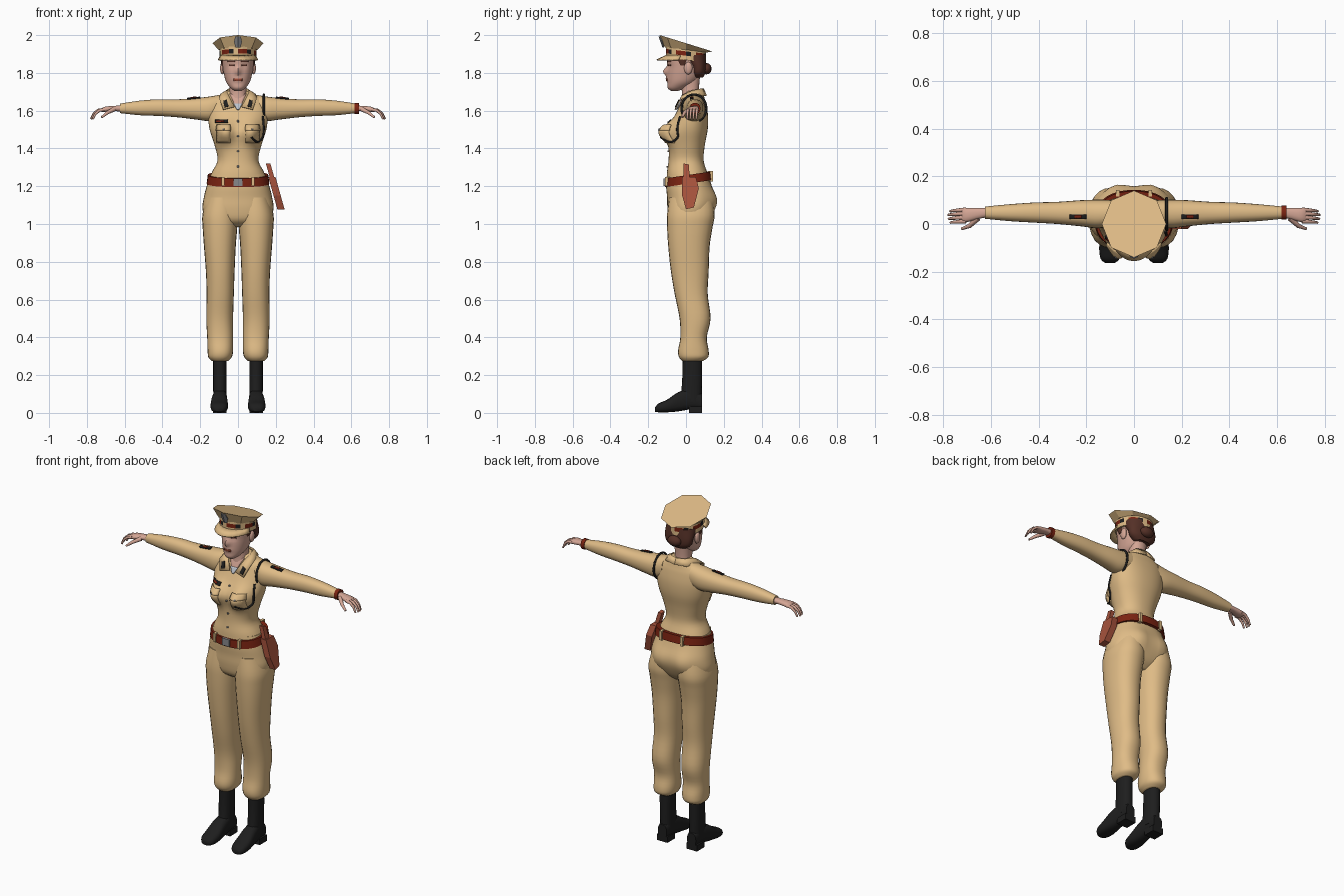
import bpy, bmesh, math
from mathutils import Vector
from mathutils.bvhtree import BVHTree

if "Cube" in bpy.data.objects:
    bpy.data.objects.remove(bpy.data.objects["Cube"])

def material(name, r, g, b):
    m = bpy.data.materials.new(name)
    m.diffuse_color = (r, g, b, 1)
    m.use_nodes = True
    m.node_tree.nodes["Principled BSDF"].inputs["Base Color"].default_value = m.diffuse_color
    return m

TAN = material("tan cloth", .74, .50, .24)
SKIN = material("skin", .66, .38, .30)
HAIR = material("brown hair", .09, .03, .02)
BLACK = material("black leather", .013, .013, .013)
RED = material("dark red leather", .20, .017, .006)
LEATHER = material("holster leather", .38, .085, .045)
GREY = material("grey metal", .25, .25, .26)
PALE = material("pale undershirt", .50, .54, .60)
smooth_parts = []

def grid(name, rows, mat, closed=True, caps=True, mirror=False, smooth=True, thick=0):
    """Skin rows of points into one surface."""
    bm = bmesh.new()
    vs = [[bm.verts.new(p) for p in r] for r in rows]
    n = len(rows[0])
    for a, b in zip(vs, vs[1:]):
        for i in range(n if closed else n - 1):
            j = (i + 1) % n
            bm.faces.new((a[i], a[j], b[j], b[i]))
    if closed and caps:
        bm.faces.new(vs[0])
        bm.faces.new(vs[-1])
    bmesh.ops.recalc_face_normals(bm, faces=bm.faces)
    me = bpy.data.meshes.new(name)
    bm.to_mesh(me)
    bm.free()
    me.materials.append(mat)
    ob = bpy.data.objects.new(name, me)
    bpy.context.collection.objects.link(ob)
    if thick:
        s = ob.modifiers.new("thickness", 'SOLIDIFY')
        s.thickness, s.offset = thick, 0
    if mirror:
        ob.modifiers.new("mirror", 'MIRROR')
    if smooth:
        smooth_parts.append(ob)
    return ob

def spline(keys, steps):
    out = []
    for i in range(len(keys) - 1):
        k = [keys[max(0, min(len(keys) - 1, i + d))] for d in (-1, 0, 1, 2)]
        for s in range(steps):
            t = s / steps
            out.append([b + .5 * t * (c - a + t * (2*a - 5*b + 4*c - d + t * (3*(b - c) + d - a)))
                        for a, b, c, d in zip(*k)])
    return out + [list(keys[-1])]

def loft(name, keys, mat, axis='z', n=24, steps=4, p=.88, bumps=(), **kw):
    """Keys: position along axis, then min/max of the two other axes."""
    rows = []
    for t, a0, a1, b0, b1 in spline(keys, steps):
        row = []
        for i in range(n):
            g = 2 * math.pi * i / n
            c, s = math.cos(g), math.sin(g)
            a = (a0 + a1) / 2 + (a1 - a0) / 2 * math.copysign(abs(c) ** p, c)
            b = (b0 + b1) / 2 + (b1 - b0) / 2 * math.copysign(abs(s) ** p, s)
            for x, z, side, amp, sx, sz in bumps:
                w = max(0, side * s) ** .5
                b += w * amp * math.exp(-((a - x) / sx) ** 2 - ((t - z) / sz) ** 2)
            row.append({'z': (a, b, t), 'x': (t, a, b), 'y': (a, t, b)}[axis])
        rows.append(row)
    return grid(name, rows, mat, **kw)

def sym(keys):
    return [(z, -x, x, y0, y1) for z, x, y0, y1 in keys]

def project(ob, u, v, top=False, off=.004):
    tree = BVHTree.FromPolygons([q.co for q in ob.data.vertices], [f.vertices for f in ob.data.polygons])
    o, d = (Vector((u, v, 3)), Vector((0, 0, -1))) if top else (Vector((u, -2, v)), Vector((0, 1, 0)))
    hit = tree.ray_cast(o, d)[0] or tree.find_nearest(Vector((u, 0, v)))[0]
    return hit - d * off

def decal(name, ob, quad, mat, n=5, mirror=False, top=False, off=.003, thick=.006):
    """Thin plate that follows the surface of another part."""
    a, b, c, d = [Vector(q) for q in quad]
    rows = []
    for i in range(n + 1):
        l, r = a.lerp(d, i / n), b.lerp(c, i / n)
        rows.append([project(ob, *l.lerp(r, j / n), top, off) for j in range(n + 1)])
    return grid(name, rows, mat, closed=False, mirror=mirror, thick=thick)

def rect(x0, x1, z0, z1):
    return [(x0, z0), (x1, z0), (x1, z1), (x0, z1)]

def tube(name, pts, mat, r0, r1=None, cyclic=False):
    cu = bpy.data.curves.new(name, 'CURVE')
    cu.dimensions, cu.bevel_depth, cu.bevel_resolution, cu.use_fill_caps = '3D', 1, 2, True
    sp = cu.splines.new('POLY')
    sp.points.add(len(pts) - 1)
    sp.use_cyclic_u = cyclic
    for i, q in enumerate(pts):
        sp.points[i].co = (*q, 1)
        sp.points[i].radius = r0 + ((r1 or r0) - r0) * i / (len(pts) - 1)
    cu.materials.append(mat)
    bpy.context.collection.objects.link(bpy.data.objects.new(name, cu))

def ball(name, c, r, mat, mirror=False):
    rows = [[(c[0] + r[0] * math.sin(h) * math.cos(g), c[1] + r[1] * math.sin(h) * math.sin(g), c[2] + r[2] * math.cos(h))
             for g in [math.tau * i / 12 for i in range(12)]] for h in [.05 + 3.04 * k / 7 for k in range(8)]]
    return grid(name, rows, mat, mirror=mirror)

def box(name, x0, x1, y0, y1, z0, z1, mat, mirror=False):
    return grid(name, [[(x0, y0, z), (x1, y0, z), (x1, y1, z), (x0, y1, z)] for z in (z0, z1)],
                mat, mirror=mirror, smooth=False)

# Shirt and trousers
shirt = loft("shirt", sym([(1.25, .148, -.102, .122), (1.28, .135, -.10, .11), (1.34, .108, -.092, .093),
    (1.42, .125, -.09, .10), (1.50, .15, -.085, .115), (1.57, .158, -.06, .117), (1.63, .153, -.032, .108),
    (1.66, .135, -.02, .10), (1.685, .095, -.008, .093), (1.705, .055, 0, .085)]), TAN, n=44,
    bumps=[(s * .073, 1.485, -1, -.068, .05, .055) for s in (1, -1)])
loft("trouser_seat", sym([(1.265, .145, -.10, .118), (1.20, .166, -.105, .135), (1.14, .181, -.10, .15),
    (1.08, .188, -.098, .145), (1.02, .165, -.085, .12), (.985, .09, -.04, .08)]), TAN, n=36,
    bumps=[(s * .08, 1.12, 1, .022, .06, .07) for s in (1, -1)])
loft("trouser_leg", [(1.14, .005, .165, -.09, .14), (1.05, 0, .188, -.10, .152), (.98, .004, .187, -.10, .14),
    (.88, .012, .18, -.094, .125), (.75, .018, .17, -.08, .12), (.63, .022, .166, -.06, .115),
    (.50, .026, .168, -.034, .13), (.40, .026, .163, -.03, .11), (.33, .026, .161, -.042, .12),
    (.295, .033, .157, -.037, .117), (.275, .052, .14, -.02, .09)], TAN, mirror=True)

# Boots
loft("boot_shaft", [(.31, .06, .132, -.018, .085), (.18, .06, .132, -.02, .085), (.06, .06, .13, -.03, .083)],
     BLACK, n=16, mirror=True)
loft("boot_foot", [(-.163, .08, .122, .006, .03), (-.145, .06, .14, .003, .05), (-.10, .052, .146, .003, .07),
    (-.04, .056, .14, .008, .11), (.03, .06, .13, .02, .13), (.086, .067, .125, .02, .10)],
     BLACK, axis='y', n=16, p=.75, mirror=True)
box("boot_heel", .062, .132, .015, .086, 0, .035, BLACK, mirror=True)

# Sleeves, hands and wristband
sleeve = loft("sleeve", [(.09, -.005, .10, 1.56, 1.685), (.15, -.018, .102, 1.545, 1.675), (.22, -.01, .10, 1.553, 1.667),
    (.32, 0, .093, 1.565, 1.66), (.42, .006, .09, 1.572, 1.66), (.52, .012, .083, 1.576, 1.653),
    (.625, .022, .073, 1.587, 1.637)], TAN, axis='x', mirror=True)
loft("palm", [(.60, .03, .068, 1.592, 1.63), (.65, .022, .068, 1.597, 1.626), (.70, .008, .068, 1.592, 1.622),
    (.722, .01, .066, 1.593, 1.613)], SKIN, axis='x', n=14, mirror=True)
for s in (1, -1):
    for k in range(4):
        y, e = .06 - .016 * k, .008 * abs(k - 1.4)
        tube("finger", [(s * .705, y, 1.606), (s * (.745 - e), y - .002, 1.602), (s * (.768 - e), y - .004, 1.583),
                        (s * (.782 - e), y - .006, 1.555)], SKIN, .0095, .005)
    tube("thumb", [(s * .655, .025, 1.608), (s * .69, -.008, 1.59), (s * .722, -.02, 1.565)], SKIN, .013, .006)
loft("wristband", [(.618, .018, .077, 1.582, 1.641), (.64, .018, .077, 1.582, 1.641)], RED, axis='x', n=14, steps=1)

# Neck, head and hair
loft("neck", sym([(1.62, .055, -.03, .075), (1.70, .045, -.022, .068), (1.79, .048, -.035, .075)]), SKIN)
head = loft("head", sym([(1.705, .02, -.08, -.04), (1.72, .04, -.097, 0), (1.75, .062, -.098, .05),
    (1.79, .074, -.099, .08), (1.83, .081, -.097, .09), (1.88, .085, -.099, .093), (1.925, .075, -.08, .085)]),
    SKIN, n=44, p=.95, bumps=[(0, 1.808, -1, -.024, .013, .022), (0, 1.765, -1, -.007, .025, .012),
    (.033, 1.838, -1, .008, .015, .012), (-.033, 1.838, -1, .008, .015, .012)])
ball("ear", (.083, .012, 1.825), (.012, .022, .033), SKIN, mirror=True)
loft("hair", sym([(1.775, .05, .04, .09), (1.80, .079, .03, .103), (1.84, .088, .018, .106), (1.895, .09, -.05, .104)]), HAIR)
loft("side_hair", [(1.84, .074, .086, -.03, -.005), (1.895, .07, .091, -.055, .02)], HAIR, n=8, mirror=True)
ball("hair_bun", (0, .108, 1.822), (.042, .028, .03), HAIR)
decal("eye", head, rect(.02, .046, 1.836, 1.844), HAIR, mirror=True, off=.001, thick=.003)
decal("eyebrow", head, rect(.016, .054, 1.857, 1.863), HAIR, mirror=True, off=.001, thick=.003)
decal("lips", head, rect(-.022, .022, 1.758, 1.77), LEATHER, off=.001, thick=.003)

# Cap: band with coloured middle row, eight-sided crown, visor, badge
def ring(n, rx, ry, z, slope):
    return [(rx * math.sin(g), -ry * math.cos(g), z + slope * ry * math.cos(g))
            for g in [math.tau * i / n for i in range(n)]]
band = grid("cap_band", [ring(24, .097, .107, z, .12) for z in (1.868, 1.891, 1.914, 1.928)], TAN, smooth=False)
band.data.materials.append(RED)
band.data.materials.append(BLACK)
for f in band.data.polygons:
    if 24 <= f.index < 48:
        f.material_index = (1, 1, 2, 0)[f.index % 4]
grid("cap_crown", [ring(8, .103, .112, 1.922, .12), ring(8, .135, .14, 1.957, .31)], TAN, smooth=False)
arc = [math.radians(-75 + 15 * i) for i in range(11)]
grid("cap_visor", [[(rx * math.sin(g), -ry * math.cos(g), z) for g in arc]
     for rx, ry, z in ((.094, .103, 1.893), (.108, .155, 1.868))], TAN, closed=False, thick=.006)
grid("cap_badge", [[(-w, y + w * .4, z), (0, y, z), (w, y + w * .4, z)]
     for w, y, z in ((.012, -.122, 1.935), (.02, -.133, 1.965), (.014, -.143, 1.993))],
     GREY, closed=False, smooth=False, thick=.005)

# Open collar, undershirt and insignia
decal("bare_neckline", shirt, [(-.008, 1.61), (.008, 1.61), (.045, 1.69), (-.045, 1.69)], SKIN)
decal("undershirt", shirt, [(-.006, 1.605), (.006, 1.605), (.024, 1.638), (-.024, 1.638)], PALE, off=.006)
collar = grid("collar", [
    [(0, .092, 1.715), (.048, .078, 1.715), (.06, .03, 1.705), (.05, -.02, 1.68), (.018, -.052, 1.62)],
    [(0, .108, 1.68), (.07, .092, 1.68), (.094, .03, 1.685), (.098, -.03, 1.66), (.078, -.058, 1.605)]],
    TAN, closed=False, mirror=True, thick=.006)
decal("collar_insignia", collar, [(.05, 1.622), (.07, 1.618), (.078, 1.65), (.06, 1.658)], BLACK, mirror=True, off=.005)

# Chest pockets, name plate, buttons, sleeve patches
decal("chest_pocket", shirt, rect(.04, .112, 1.43, 1.50), TAN, mirror=True)
decal("pocket_flap", shirt, [(.038, 1.495), (.116, 1.495), (.112, 1.525), (.04, 1.525)], TAN, mirror=True, off=.007)
decal("pocket_button", shirt, rect(.072, .08, 1.496, 1.504), GREY, mirror=True, off=.01)
decal("name_plate", shirt, rect(-.12, -.052, 1.535, 1.551), BLACK)
decal("ribbon", shirt, rect(-.115, -.075, 1.539, 1.547), RED, off=.006)
for z in (1.30, 1.38, 1.46, 1.54):
    decal("shirt_button", shirt, rect(-.004, .004, z, z + .008), GREY, n=1)
decal("sleeve_patch", sleeve, rect(.20, .27, .022, .04), BLACK, mirror=True, top=True)
decal("sleeve_patch_stripe", sleeve, rect(.22, .25, .025, .037), RED, mirror=True, top=True, off=.006)

# Shoulder cord
tube("shoulder_cord", [(.137, .042 + .066 * math.cos(g), 1.613 + .073 * math.sin(g))
     for g in [math.tau * i / 24 for i in range(24)]], BLACK, .006, cyclic=True)
tube("chest_cord", [project(shirt, *q) for q in spline([(.132, 1.57), (.136, 1.50), (.127, 1.455),
     (.10, 1.435), (.07, 1.46)], 4)], BLACK, .006)

# Belt, loops, buckle and holster
belt = loft("belt", sym([(1.212, .166, -.112, .143), (1.258, .16, -.111, .138)]), RED, n=36, steps=1)
for v in belt.data.vertices:
    v.co.z += .15 * v.co.y
box("belt_buckle", -.024, .024, -.118, -.105, 1.20, 1.242, GREY)
box("front_belt_loop", .072, .088, -.111, -.085, 1.20, 1.25, TAN, mirror=True)
box("back_belt_loop", .06, .076, .115, .143, 1.225, 1.28, TAN, mirror=True)
def leaned(name, outline, half, mat):
    grid(name, [[(.182 + .28 * (1.24 - z) + s * half, y, z) for y, z in outline] for s in (-1, 1)], mat, smooth=False)
leaned("holster", [(-.02, 1.25), (.052, 1.25), (.068, 1.19), (.042, 1.088), (0, 1.078), (-.02, 1.15)], .019, LEATHER)
leaned("pistol_grip", [(-.015, 1.24), (.02, 1.24), (.015, 1.315), (-.012, 1.32)], .012, LEATHER)

# Smooth the rounded parts
for ob in smooth_parts:
    ob.select_set(True)
bpy.context.view_layer.objects.active = smooth_parts[0]
bpy.ops.object.shade_smooth_by_angle(angle=math.radians(45))
